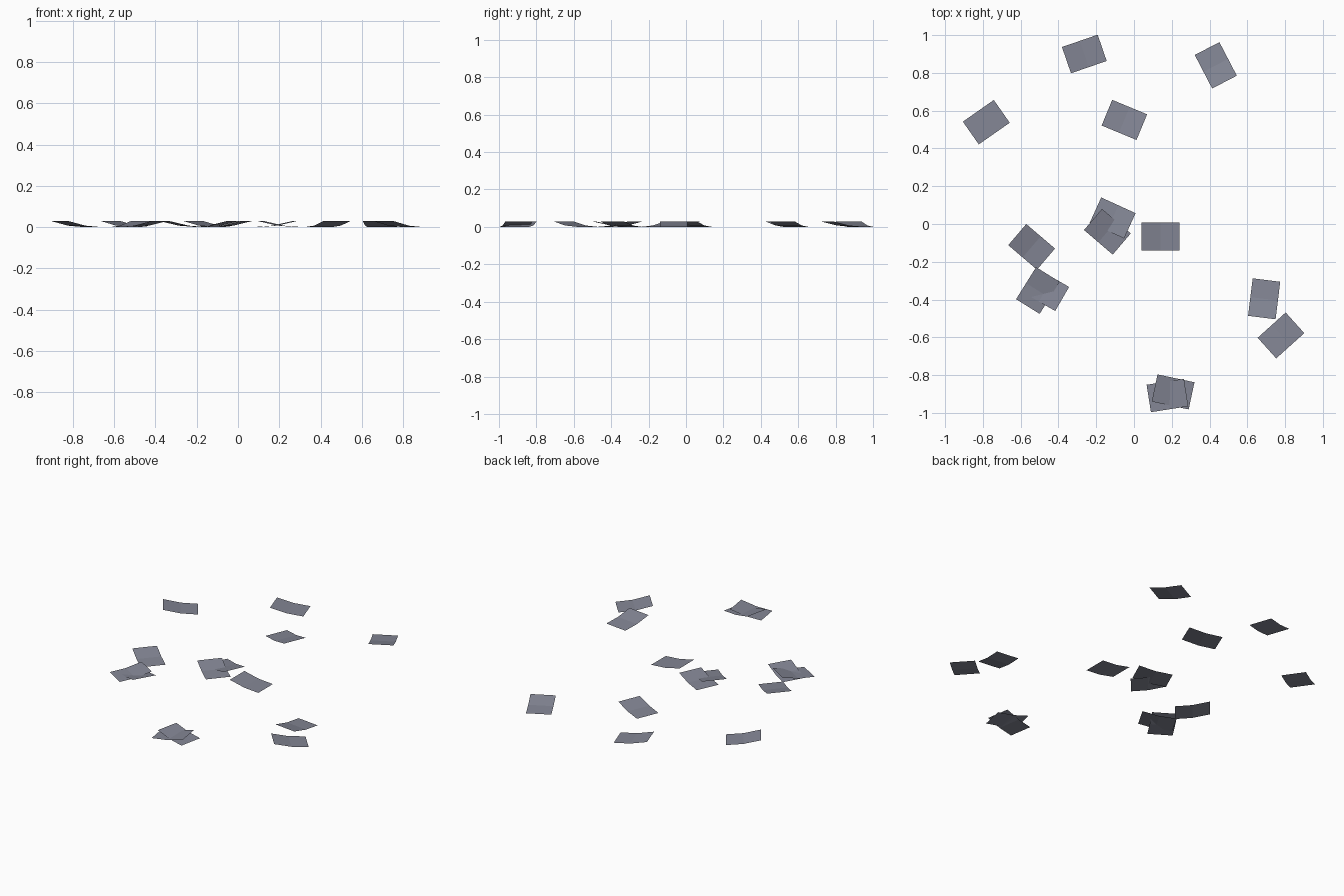
import bpy, bmesh, math
from mathutils import Matrix

if "Cube" in bpy.data.objects:
    bpy.data.objects.remove(bpy.data.objects["Cube"])

# One slate-grey colour for every sheet
mat = bpy.data.materials.new("slate_grey")
mat.diffuse_color = (0.23, 0.24, 0.30, 1.0)
mat.use_nodes = True
mat.node_tree.nodes["Principled BSDF"].inputs["Base Color"].default_value = mat.diffuse_color

LENGTH, WIDTH = 0.20, 0.147
# Side profile of a sheet: (distance along it, height); one end curls up
PROFILE = [(-LENGTH / 2, 0.0), (0.0, 0.0075), (LENGTH / 2, 0.03)]


def sheet(name, x, y, angle):
    """Thin curled sheet; angle is the direction of the raised end."""
    bm = bmesh.new()
    rows = [[bm.verts.new((u, s * WIDTH / 2, z)) for s in (-1, 1)] for u, z in PROFILE]
    for a, b in zip(rows, rows[1:]):
        bm.faces.new((a[0], b[0], b[1], a[1]))
    bm.transform(Matrix.Translation((x, y, 0)) @ Matrix.Rotation(math.radians(angle), 4, 'Z'))
    me = bpy.data.meshes.new(name)
    bm.to_mesh(me)
    bm.free()
    me.materials.append(mat)
    bpy.context.collection.objects.link(bpy.data.objects.new(name, me))


# Scattered sheets: centre x, centre y, direction of raised end
PLACES = [
    (-0.782, 0.539, 215),
    (-0.263, 0.900, 199),
    (0.433, 0.840, -62.5),
    (-0.051, 0.551, -22.5),
    (-0.542, -0.121, 139.5),
    (-0.467, -0.347, -30),
    (-0.509, -0.352, 58),
    (-0.113, 0.032, -24.5),
    (-0.141, -0.041, 139.5),
    (0.140, -0.066, 180),
    (0.689, -0.396, -97),
    (0.778, -0.590, 222),
    (0.177, -0.908, 9),
    (0.207, -0.889, 168),
]
for i, (x, y, a) in enumerate(PLACES, 1):
    sheet(f"curled_sheet_{i:02d}", x, y, a)
